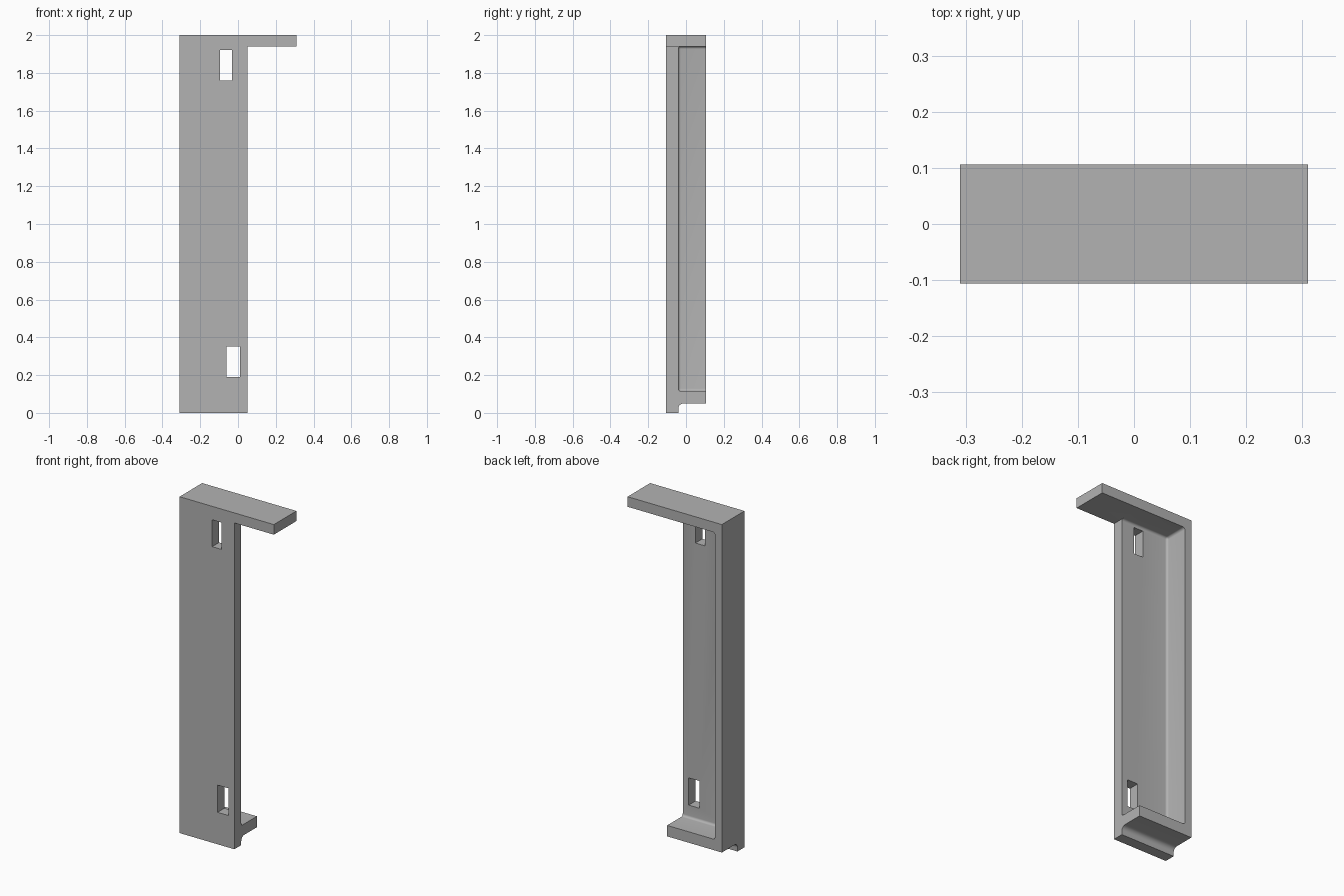
import bpy, bmesh, math
from mathutils import Vector

cube = bpy.data.objects.get("Cube")
if cube:
    bpy.data.objects.remove(cube, do_unlink=True)

LEFT, EDGE, TIP = -0.31, 0.05, 0.31      # bracket extents along x
DEPTH = 0.106                            # half depth along y
PLATE_BACK = -0.041                      # rear face of the front plate
SHELF_LOW, SHELF_TOP, LEDGE = 0.05, 0.115, 1.94
WALL = 0.045
FILLET = 0.014

grey = bpy.data.materials.new("plain_grey")
grey.use_nodes = True
colour = (0.448, 0.448, 0.448, 1)
grey.diffuse_color = colour
grey.node_tree.nodes["Principled BSDF"].inputs["Base Color"].default_value = colour


def make_object(name, bm):
    bmesh.ops.recalc_face_normals(bm, faces=bm.faces)
    mesh = bpy.data.meshes.new(name)
    bm.to_mesh(mesh)
    bm.free()
    mesh.materials.append(grey)
    obj = bpy.data.objects.new(name, mesh)
    bpy.context.collection.objects.link(obj)
    return obj


def prism(name, points, offset):
    """Extrude a closed outline of 3D points along an offset."""
    bm = bmesh.new()
    face = bm.faces.new([bm.verts.new(p) for p in points])
    new = bmesh.ops.extrude_face_region(bm, geom=[face])["geom"]
    verts = [g for g in new if isinstance(g, bmesh.types.BMVert)]
    bmesh.ops.translate(bm, verts=verts, vec=Vector(offset))
    return make_object(name, bm)


def box(name, x, y, z):
    return prism(name, [(x[0], y[0], z[0]), (x[1], y[0], z[0]),
                        (x[1], y[0], z[1]), (x[0], y[0], z[1])],
                 (0, y[1] - y[0], 0))


def cut(target, cutter):
    cutter.hide_render = True
    mod = target.modifiers.new("cut", "BOOLEAN")
    mod.operation, mod.solver, mod.object = "DIFFERENCE", "EXACT", cutter
    bpy.context.view_layer.objects.active = target
    bpy.ops.object.modifier_apply(modifier=mod.name)
    bpy.data.objects.remove(cutter, do_unlink=True)


# Solid body with the top arm reaching sideways
outline = [(LEFT, 0), (EDGE, 0), (EDGE, LEDGE), (TIP, LEDGE), (TIP, 2), (LEFT, 2)]
bracket = prism("bracket", [(x, -DEPTH, z) for x, z in outline], (0, 2 * DEPTH, 0))

# Rear pocket with filleted inner edges, open to the back and one side
pocket = box("pocket_cutter", (LEFT + WALL, 0.4), (PLATE_BACK, 0.3), (SHELF_TOP, LEDGE))
bm = bmesh.new()
bm.from_mesh(pocket.data)
inner = [e for e in bm.edges
         if all(f.normal.x < 0.5 and f.normal.y < 0.5 for f in e.link_faces)]
bmesh.ops.bevel(bm, geom=inner, offset=FILLET, segments=5, profile=0.5, affect="EDGES")
bm.to_mesh(pocket.data)
bm.free()
cut(bracket, pocket)

# Step under the lower shelf with a concave round at the plate
r = 0.028
step = [(0.3, -0.2), (0.3, SHELF_LOW)]
for i in range(9):
    a = math.pi / 2 * (1 + i / 8)
    step.append((PLATE_BACK + r + r * math.cos(a), SHELF_LOW - r + r * math.sin(a)))
step.append((PLATE_BACK, -0.2))
cut(bracket, prism("step_cutter", [(-0.5, y, z) for y, z in step], (1, 0, 0)))

# Slots through the front plate
for x, z in (((-0.096, -0.033), (1.76, 1.92)), ((-0.06, 0.011), (0.19, 0.352))):
    cut(bracket, box("slot_cutter", x, (-0.3, 0.05), z))

bpy.ops.object.select_all(action="DESELECT")
bracket.select_set(True)
bpy.context.view_layer.objects.active = bracket
bpy.ops.object.shade_smooth_by_angle(angle=math.radians(30))
